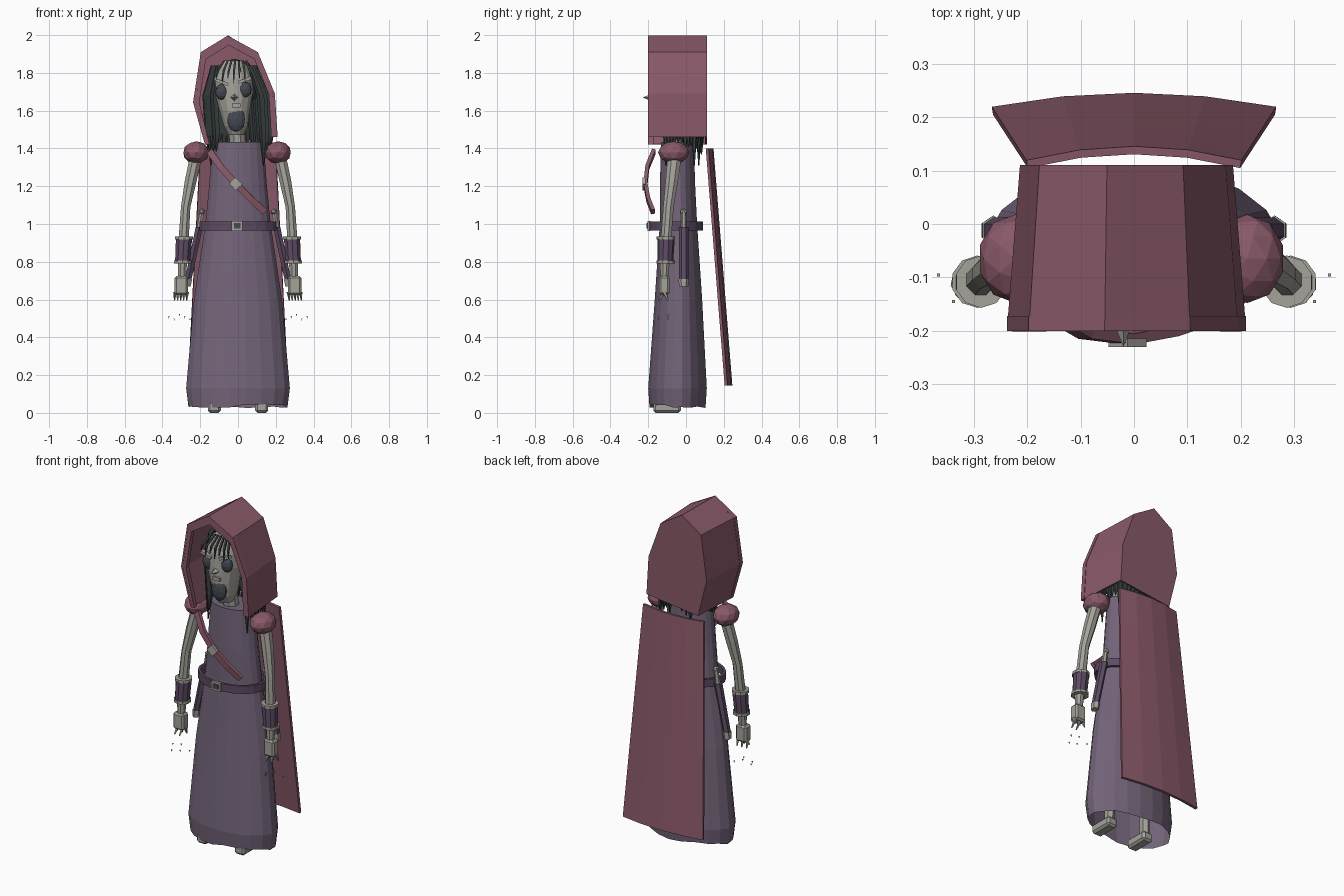
import bpy, bmesh, math, random
from mathutils import Vector, Matrix

random.seed(4)
if "Cube" in bpy.data.objects:
    bpy.data.objects.remove(bpy.data.objects["Cube"], do_unlink=True)


def material(name, rgb):
    m = bpy.data.materials.new(name)
    m.use_nodes = True
    m.diffuse_color = (*rgb, 1)
    m.node_tree.nodes["Principled BSDF"].inputs["Base Color"].default_value = (*rgb, 1)
    return m


RED = material("dusty_red_cloth", (0.25, 0.1, 0.14))
ROBE = material("muted_purple_cloth", (0.17, 0.127, 0.19))
LEATHER = material("dark_purple_leather", (0.11, 0.07, 0.125))
BONE = material("bone_grey", (0.37, 0.36, 0.32))
HAIR = material("dark_hair", (0.038, 0.048, 0.048))
HOLLOW = material("hollow_dark", (0.06, 0.065, 0.085))


def finish(bm, name, mat, thickness=0, offset=-1):
    bmesh.ops.recalc_face_normals(bm, faces=bm.faces)
    mesh = bpy.data.meshes.new(name)
    bm.to_mesh(mesh)
    bm.free()
    mesh.materials.append(mat)
    ob = bpy.data.objects.new(name, mesh)
    bpy.context.collection.objects.link(ob)
    if thickness:
        mod = ob.modifiers.new("Thickness", "SOLIDIFY")
        mod.thickness, mod.offset = thickness, offset
    return ob


def bridge(bm, rows, closed):
    for a, b in zip(rows, rows[1:]):
        n = len(a)
        for i in range(n if closed else n - 1):
            j = (i + 1) % n
            bm.faces.new((a[i], a[j], b[j], b[i]))


def loft(name, mat, rings, sides=8, caps=(True, True), thickness=0, bm=None):
    """Stack of horizontal ellipses: (x, y, z, x radius, y radius)."""
    own = bm is None
    bm = bm or bmesh.new()
    rows = []
    for x, y, z, rx, ry in rings:
        angles = [2 * math.pi * (i + 0.5) / sides for i in range(sides)]
        rows.append([bm.verts.new((x + rx * math.cos(a), y + ry * math.sin(a), z)) for a in angles])
    bridge(bm, rows, True)
    for cap, row in zip(caps, (rows[0], rows[-1])):
        if cap:
            bm.faces.new(row)
    return finish(bm, name, mat, thickness) if own else None


def sheet(name, mat, rows, thickness):
    bm = bmesh.new()
    bridge(bm, [[bm.verts.new(p) for p in row] for row in rows], False)
    return finish(bm, name, mat, thickness, 0)


def box(name, mat, centre, size, turn=0, bevel=0):
    bm = bmesh.new()
    bmesh.ops.create_cube(bm, size=1)
    bmesh.ops.scale(bm, vec=size, verts=bm.verts)
    if bevel:
        bmesh.ops.bevel(bm, geom=bm.edges[:], offset=bevel, segments=1, affect="EDGES")
    bmesh.ops.rotate(bm, matrix=Matrix.Rotation(turn, 3, "Y"), verts=bm.verts)
    bmesh.ops.translate(bm, vec=centre, verts=bm.verts)
    return finish(bm, name, mat)


def ball(name, mat, centre, radii, detail=2):
    bm = bmesh.new()
    bmesh.ops.create_icosphere(bm, subdivisions=detail, radius=1)
    bmesh.ops.scale(bm, vec=radii, verts=bm.verts)
    bmesh.ops.translate(bm, vec=centre, verts=bm.verts)
    return finish(bm, name, mat)


# Robe, open at the hem with a slightly ragged edge
robe = loft("robe", ROBE, [
    (0, -.045, .035, .265, .15), (0, -.045, .13, .278, .157), (0, -.04, .6, .236, .127),
    (0, -.04, 1, .175, .1), (0, -.045, 1.2, .155, .095), (0, -.045, 1.435, .137, .087)],
    20, (False, True))
for v in robe.data.vertices:
    if v.co.z < .05:
        v.co.z += random.uniform(-.01, .012)

# Belt and buckle
loft("belt", LEATHER, [(0, -.052, .965, .207, .143), (0, -.052, 1.012, .207, .143)],
     20, (False, False), .015)
box("belt_buckle", BONE, (-.005, -.196, .99), (.06, .016, .052))
box("buckle_centre", HOLLOW, (-.005, -.205, .99), (.034, .006, .028))

# Chest strap
path = [(-.15, -.17, 1.385), (-.09, -.205, 1.3), (-.01, -.215, 1.21), (.07, -.2, 1.13), (.142, -.175, 1.065)]
across = Vector((.013, 0, .012))
sheet("chest_strap", RED, [[Vector(p) - across, Vector(p) + across] for p in path], .02)
box("strap_buckle", BONE, (-.012, -.222, 1.212), (.05, .016, .05), math.radians(45))

# Hood: tapered shell with a closed back
outline = [(-.175, 1.42), (-.238, 1.645), (-.197, 1.91), (-.055, 1.997), (.105, 1.91), (.195, 1.69), (.21, 1.46)]
bm = bmesh.new()
hood_rows = [[bm.verts.new((-.015 + (x + .015) * s, y, z)) for x, z in outline]
             for y, s in ((-.2, 1), (.11, .89))]
bridge(bm, hood_rows, False)
bm.faces.new(hood_rows[1])
finish(bm, "hood", RED, .012)

# Raised rim round the hood opening
bm = bmesh.new()
rim_rows = []
for s, y in ((1, -.2), (.85, -.2), (.85, -.172), (1, -.172)):
    rim_rows.append([bm.verts.new((-.015 + (x + .015) * s, y, 1.66 + (z - 1.66) * (s if z > 1.66 else 1)))
                     for x, z in outline])
bridge(bm, rim_rows + rim_rows[:1], False)
for end in (0, -1):
    bm.faces.new([row[end] for row in rim_rows])
finish(bm, "hood_rim", RED)

# Cape: a curved sheet flaring to the ground
rows = []
for i in range(7):
    t = i / 6
    half = .2 + .065 * t
    rows.append([(half * u, .112 + .1 * t + .026 * (1 - u * u), 1.4 - 1.255 * t)
                 for u in (-1, -.5, 0, .5, 1)])
sheet("cape", RED, rows, .015)

# Skull, neck and face
loft("neck", BONE, [(0, -.06, 1.4, .045, .045), (-.01, -.07, 1.52, .045, .045)])
loft("skull", BONE, [
    (-.01, -.1, 1.47, .042, .05), (-.012, -.1, 1.52, .065, .075), (-.018, -.095, 1.6, .082, .09),
    (-.024, -.09, 1.69, .104, .095), (-.026, -.085, 1.77, .106, .095),
    (-.026, -.08, 1.83, .085, .08), (-.026, -.08, 1.865, .045, .045)], 14)
for side, x, z in (("right", -.085, 1.7), ("left", .037, 1.712)):
    ball(side + "_eye_socket", HOLLOW, (x, -.158, z), (.036, .026, .043))
    box(side + "_brow", BONE, (x, -.175, z + .05), (.07, .025, .016), .35 if x < 0 else -.35)
ball("open_mouth", HOLLOW, (-.01, -.165, 1.553), (.049, .025, .066))
box("upper_lip", BONE, (-.01, -.183, 1.628), (.045, .02, .02))
bm = bmesh.new()
bmesh.ops.create_cone(bm, cap_ends=True, segments=4, radius1=.024, radius2=0, depth=.06)
bmesh.ops.rotate(bm, matrix=Matrix.Rotation(math.pi / 2, 3, "X"), verts=bm.verts)
bmesh.ops.translate(bm, vec=(-.02, -.2, 1.67), verts=bm.verts)
finish(bm, "nose", BONE)

# Hair: cap, long strands round the head, and a short fringe
ball("hair_cap", HAIR, (-.02, -.045, 1.74), (.14, .1, .135))
bm = bmesh.new()
for i in range(30):
    a = math.radians(-42 + 264 * i / 29)
    c, s = math.cos(a), math.sin(a)
    end = random.uniform(1.36, 1.44) if i % 9 else 1.31
    x, y = .01 + .165 * c, -.03 + .115 * s
    loft("", HAIR, [(-.02 + .11 * c, -.05 + .09 * s, 1.84, .014, .014), (x - .012, y, 1.68, .022, .018),
                    (x, y, 1.48, .02, .016), (x + .004 * c, y, end, .003, .003)], 5, bm=bm)
finish(bm, "long_hair", HAIR)
bm = bmesh.new()
for i in range(7):
    x = -.105 + .028 * i
    loft("", HAIR, [(x * .7, -.14, 1.865, .008, .008), (x, -.183, 1.81, .008, .006),
                    (x * 1.1, -.19, 1.77 - .025 * (i % 2), .002, .002)], 4, bm=bm)
finish(bm, "fringe", HAIR)

# Paired parts
for side, k in (("left", 1), ("right", -1)):
    shift = -.005
    ball(side + "_shoulder_pad", RED, (k * .217 + shift, -.065, 1.378), (.07, .083, .06))
    loft(side + "_arm", BONE, [
        (k * .222, -.06, 1.36, .035, .04), (k * .25, -.075, 1.23, .034, .036),
        (k * .277, -.093, 1.09, .027, .03), (k * .287, -.105, .93, .029, .03),
        (k * .294, -.112, .79, .026, .027), (k * .296, -.115, .71, .022, .022)])
    loft(side + "_cuff", LEATHER, [(k * .293, -.11, .8, .042, .042), (k * .286, -.105, .92, .045, .045)], 10)
    for part, x, z in (("lower", .293, .79), ("upper", .286, .918)):
        loft(f"{side}_{part}_cuff_band", BONE, [(k * x, -.108, z, .049, .049),
                                               (k * x, -.108, z + .016, .049, .049)], 10)

    # Hand, fingers and loose claw tips
    box(side + "_hand", BONE, (k * .3, -.115, .675), (.07, .055, .1), 0, .01)
    fingers, claws = bmesh.new(), bmesh.new()
    for i in range(5):
        x, y = .268 + .016 * i, -.095 - .05 * (i % 2)
        loft("", BONE, [(k * x, -.115, .64, .011, .014), (k * (x + .004), y, .595, .003, .004)], 5, bm=fingers)
        loft("", BONE, [(k * (x + .012 * (i - 2) + .01), y, .5 + .012 * (i % 3), .004, .004),
                        (k * (x + .012 * (i - 2) + .01), y, .488 + .012 * (i % 3), .001, .001)], 4, bm=claws)
    finish(fingers, side + "_fingers", BONE)
    finish(claws, side + "_claw_tips", BONE)

    # Sheathed dagger hanging from the belt
    loft(side + "_scabbard", LEATHER, [(k * .265, -.012, .7, .02, .024), (k * .205, -.012, .985, .022, .026)], 6)
    loft(side + "_scabbard_tip", BONE, [(k * .268, -.012, .67, .02, .025), (k * .263, -.012, .71, .024, .028)], 6)
    loft(side + "_dagger_grip", BONE, [(k * .203, -.012, .985, .015, .015), (k * .192, -.012, 1.06, .013, .013)], 6)
    ball(side + "_dagger_pommel", BONE, (k * .19, -.012, 1.065), (.019, .021, .018), 1)

    # Foot and shin
    box(side + "_foot", BONE, (k * .125, -.1, .029), (.068, .145, .058), 0, .012)
    loft(side + "_shin", BONE, [(k * .125, -.06, .05, .026, .028), (k * .12, -.05, .3, .03, .03)], 6)
